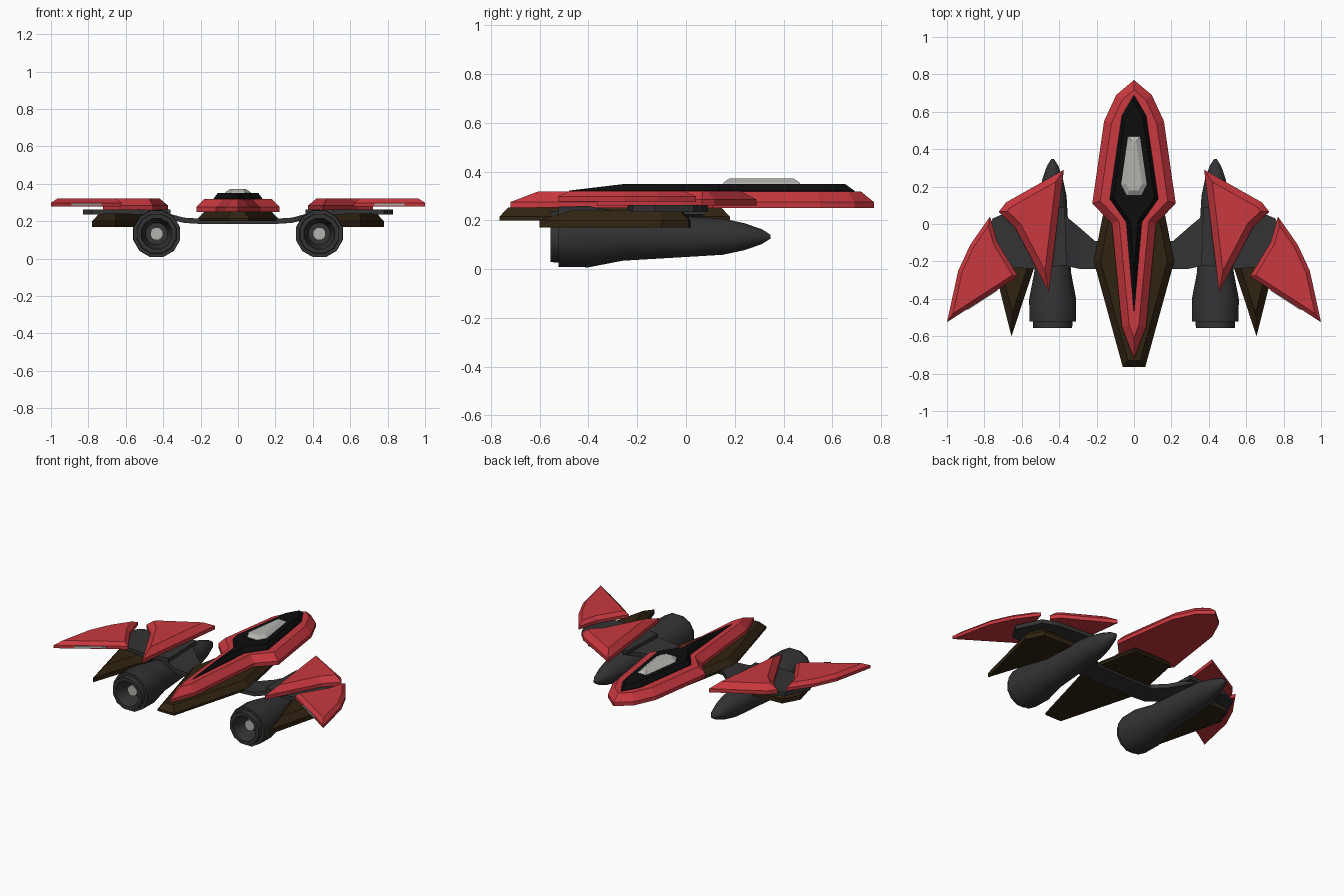
import bpy, bmesh, math
from mathutils import Vector

if "Cube" in bpy.data.objects:
    bpy.data.objects.remove(bpy.data.objects["Cube"])


def material(name, r, g, b):
    m = bpy.data.materials.new(name)
    m.diffuse_color = (r, g, b, 1)
    m.use_nodes = True
    m.node_tree.nodes["Principled BSDF"].inputs["Base Color"].default_value = m.diffuse_color
    return m


RED = material("red_paint", 0.58, 0.04, 0.05)
BROWN = material("dark_brown", 0.03, 0.017, 0.006)
BLACK = material("black_panel", 0.004, 0.004, 0.004)
DARK = material("dark_metal", 0.033, 0.033, 0.035)
GLASS = material("pale_grey", 0.45, 0.45, 0.43)


def finish(name, bm, mat, mirror):
    bmesh.ops.recalc_face_normals(bm, faces=bm.faces)
    me = bpy.data.meshes.new(name)
    bm.to_mesh(me)
    bm.free()
    me.materials.append(mat)
    ob = bpy.data.objects.new(name, me)
    bpy.context.collection.objects.link(ob)
    if mirror:
        mod = ob.modifiers.new("mirror", 'MIRROR')
        mod.use_mirror_merge = False
    return ob


def inset(points, d):
    """Shift every edge of a polygon inwards by d, with mitred corners."""
    n = len(points)
    area = sum(points[i - 1][0] * points[i][1] - points[i][0] * points[i - 1][1] for i in range(n))
    s = 1 if area > 0 else -1
    out = []
    for i in range(n):
        p = Vector(points[i])
        a = (p - Vector(points[i - 1])).normalized()
        b = (Vector(points[(i + 1) % n]) - p).normalized()
        na, nb = Vector((-a.y, a.x)) * s, Vector((-b.y, b.x)) * s
        out.append(p + (na + nb) * (d / (1 + na.dot(nb))))
    return out


def bevelled_plate(name, outline, layers, mat, symmetric=False):
    """Stack inset copies of an outline; symmetric outlines list the +x half only."""
    if symmetric:
        outline = outline + [(-x, y) for x, y in reversed(outline) if x > 0]
    bm = bmesh.new()
    rings = [[bm.verts.new((x, y, z)) for x, y in inset(outline, d)] for z, d in layers]
    n = len(outline)
    for lo, hi in zip(rings, rings[1:]):
        for i in range(n):
            bm.faces.new((lo[i - 1], lo[i], hi[i], hi[i - 1]))
    bm.faces.new(rings[0])
    bm.faces.new(rings[-1])
    return finish(name, bm, mat, not symmetric)


def lathe_y(name, profile, sides, mat, cx=0.435, cz=0.133):
    """Revolve (radius, y) points about an axis along y, mirrored to both sides."""
    bm = bmesh.new()
    rings = []
    for r, y in profile:
        ang = [2 * math.pi * (k + 0.5) / sides for k in range(sides)]
        rings.append([bm.verts.new((cx + r * math.cos(t), y, cz + r * math.sin(t))) for t in ang])
    for a, b in zip(rings, rings[1:]):
        for k in range(sides):
            bm.faces.new((a[k - 1], a[k], b[k], b[k - 1]))
    bm.faces.new(rings[0])
    bm.faces.new(rings[-1])
    return finish(name, bm, mat, True)


# Fuselage: red hull, black spine, canopy and brown keel
bevelled_plate("hull", [(0, 0.77), (0.095, 0.69), (0.16, 0.55), (0.223, 0.11), (0.118, 0.0),
                        (0.065, -0.55), (0, -0.72)],
               [(0.25, 0), (0.275, 0), (0.318, 0.04)], RED, True)
bevelled_plate("spine_panel", [(0, 0.69), (0.065, 0.58), (0.13, 0.135), (0.042, 0.01), (0, -0.48)],
               [(0.312, 0), (0.322, 0), (0.35, 0.02)], BLACK, True)
bevelled_plate("canopy", [(0.035, 0.47), (0.072, 0.21), (0.04, 0.15)],
               [(0.345, 0), (0.355, 0.004), (0.371, 0.028)], GLASS, True)
bevelled_plate("keel", [(0.14, 0.18), (0.215, -0.2), (0.06, -0.765)],
               [(0.2, 0), (0.215, 0), (0.252, 0.035)], BROWN, True)

# Wings: inner and outer red panels, brown fin and small trailing strip
bevelled_plate("inner_wing", [(0.375, 0.29), (0.685, 0.115), (0.723, 0.065), (0.635, -0.02), (0.455, -0.365)],
               [(0.26, 0), (0.285, 0), (0.32, 0.035)], RED)
bevelled_plate("outer_wing", [(0.77, 0.04), (0.875, -0.11), (0.94, -0.25), (1.0, -0.525),
                              (0.62, -0.28), (0.73, -0.1)],
               [(0.278, 0), (0.298, 0), (0.32, 0.022)], RED)
bevelled_plate("wing_strip", [(0.73, -0.357), (0.89, -0.46), (0.89, -0.44), (0.73, -0.337)],
               [(0.285, 0), (0.295, 0)], GLASS)
bevelled_plate("lower_fin", [(0.45, 0.02), (0.72, 0.01), (0.78, -0.1), (0.655, -0.6)],
               [(0.17, 0), (0.2, 0), (0.24, 0.035)], BROWN)

# Mounting plate under the wings
bevelled_plate("wing_mount", [(0.37, 0.09), (0.66, 0.07), (0.755, 0.03), (0.83, -0.13), (0.78, -0.22),
                              (0.55, -0.24), (0.36, -0.22)],
               [(0.235, 0), (0.262, 0)], DARK)

# Cranked arm joining the engines to the keel: x, front y, back y, z
bm = bmesh.new()
sections = []
for x, yf, yb, z in [(0, -0.09, -0.24, 0.2), (0.21, -0.09, -0.24, 0.2),
                     (0.29, -0.02, -0.24, 0.205), (0.41, 0.08, -0.215, 0.238)]:
    sections.append([bm.verts.new(c) for c in
                     [(x, yf, z - 0.014), (x, yb, z - 0.014), (x, yb, z + 0.014), (x, yf, z + 0.014)]])
for a, b in zip(sections, sections[1:]):
    for k in range(4):
        bm.faces.new((a[k - 1], a[k], b[k], b[k - 1]))
bm.faces.new(sections[-1])
finish("engine_arm", bm, DARK, True)

# Engines: tapered body with open nozzle, and a pale core disc
engine = lathe_y("engine", [(0.06, -0.44), (0.085, -0.555), (0.108, -0.555), (0.11, -0.522), (0.128, -0.522),
                            (0.13, -0.40), (0.102, -0.26), (0.077, 0.15), (0.057, 0.24),
                            (0.032, 0.31), (0.008, 0.347)], 12, DARK)
lathe_y("engine_core", [(0.035, -0.45), (0.035, -0.50)], 12, GLASS)

bpy.context.view_layer.objects.active = engine
engine.select_set(True)
bpy.ops.object.shade_smooth_by_angle(angle=math.radians(32))
